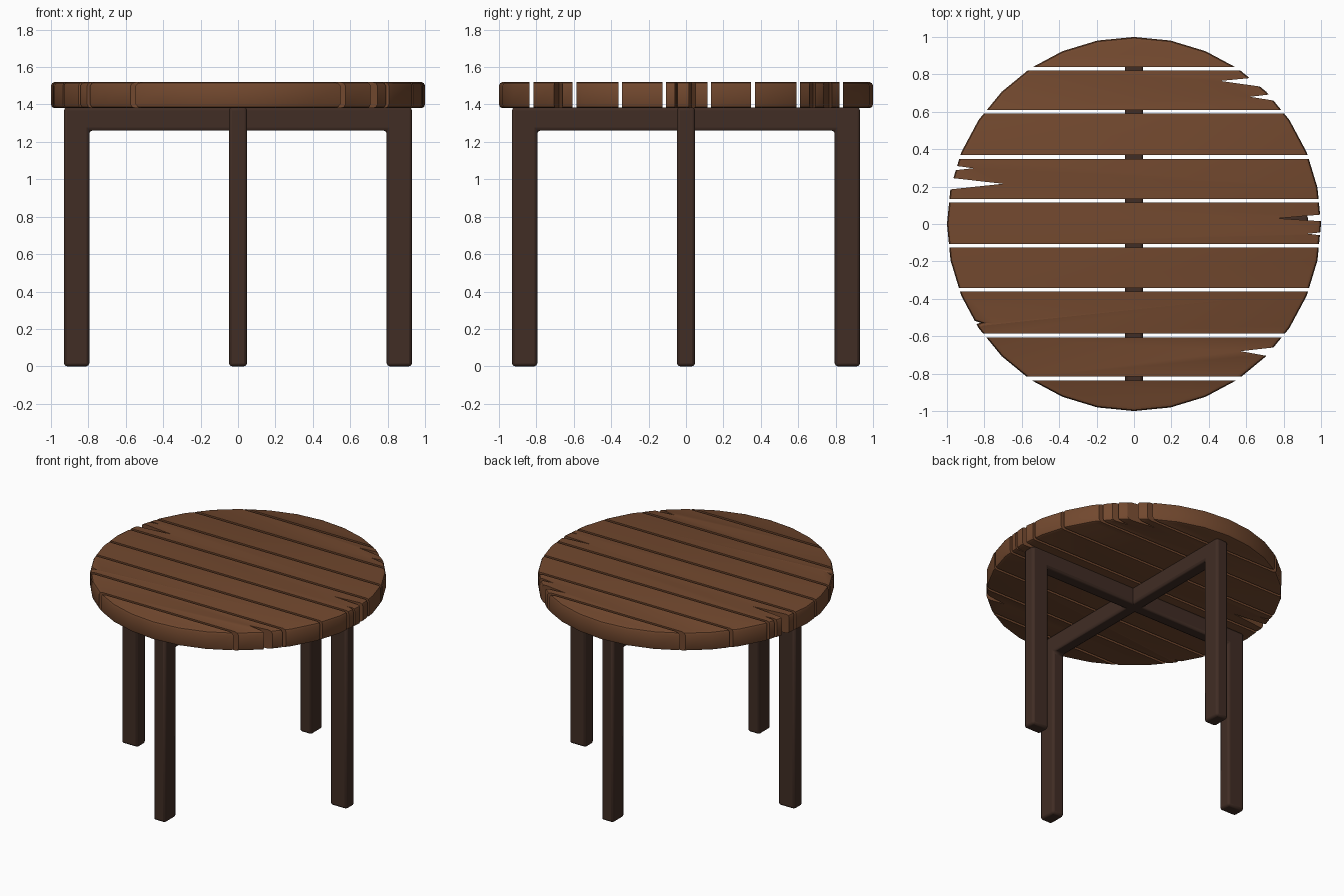
import bpy, bmesh, math

if "Cube" in bpy.data.objects:
    bpy.data.objects.remove(bpy.data.objects["Cube"])

N = 32
Z0, Z1 = 1.38, 1.52


def material(name, rgb):
    m = bpy.data.materials.new(name)
    m.diffuse_color = (*rgb, 1)
    m.use_nodes = True
    m.node_tree.nodes["Principled BSDF"].inputs["Base Color"].default_value = m.diffuse_color
    return m


top_mat = material("warm brown wood", (0.17, 0.066, 0.028))
leg_mat = material("dark brown wood", (0.052, 0.026, 0.018))

# half of the table rim, sorted by y
RIM = [(math.cos(a), math.sin(a)) for a in
       (-math.pi / 2 + i * 2 * math.pi / N for i in range(N // 2 + 1))]


def rim_x(y):
    for (xa, ya), (xb, yb) in zip(RIM, RIM[1:]):
        if ya <= y <= yb:
            return xa + (xb - xa) * (y - ya) / (yb - ya)
    return 0.0


def side(y0, y1, cracks):
    """Plank end from y0 up to y1; cracks are (mouth low y, tip y, tip x, mouth high y)."""
    pts = [(x, y) for x, y in RIM if y0 + 0.012 < y < y1 - 0.012
           and not any(c[0] - 0.012 < y < c[3] + 0.012 for c in cracks)]
    for ya, yt, xt, yb in cracks:
        pts += [(rim_x(ya), ya), (xt, yt), (rim_x(yb), yb)]
    for y in (y0, y1):
        if abs(y) < 0.999:
            pts.append((rim_x(y), y))
    return sorted(pts, key=lambda p: p[1])


def prism(name, pts, mat, place, bevel_rim=False):
    """Extrude a 2D outline between the two depths given by place(u, v, 0 or 1)."""
    bm = bmesh.new()
    lo = [bm.verts.new(place(u, v, 0)) for u, v in pts]
    hi = [bm.verts.new(place(u, v, 1)) for u, v in pts]
    bm.faces.new(lo[::-1])
    bm.faces.new(hi)
    for i in range(len(pts)):
        j = (i + 1) % len(pts)
        bm.faces.new((lo[i], lo[j], hi[j], hi[i]))
    bmesh.ops.recalc_face_normals(bm, faces=bm.faces)
    if bevel_rim:
        def on_rim(e):
            a, b = e.verts
            mid = (a.co + b.co) / 2
            return (abs(a.co.z - b.co.z) < 1e-4 and mid.xy.length > 0.96
                    and min(a.co.xy.length, b.co.xy.length) > 0.97)
        bmesh.ops.bevel(bm, geom=[e for e in bm.edges if on_rim(e)], offset=0.02,
                        segments=2, profile=0.5, affect='EDGES', clamp_overlap=False)
    me = bpy.data.meshes.new(name)
    bm.to_mesh(me)
    bm.free()
    me.materials.append(mat)
    ob = bpy.data.objects.new(name, me)
    bpy.context.collection.objects.link(ob)
    bpy.ops.object.select_all(action='DESELECT')
    ob.select_set(True)
    bpy.context.view_layer.objects.active = ob
    bpy.ops.object.shade_smooth_by_angle(angle=math.radians(30))
    return ob


# table top planks, front to back, with cracked ends
gaps = [-0.826, -0.596, -0.351, -0.116, 0.124, 0.358, 0.60, 0.83]
bounds = [-1.0] + gaps + [1.0]
right_cracks = {
    1: [(-0.705, -0.68, 0.57, -0.66)],
    4: [(-0.06, -0.052, 0.93, -0.045), (0.015, 0.03, 0.77, 0.05)],
    7: [(0.66, 0.68, 0.62, 0.692), (0.735, 0.765, 0.46, 0.78)],
}
left_cracks = {
    2: [(-0.535, -0.528, -0.82, -0.518)],
    5: [(0.185, 0.215, -0.70, 0.245), (0.288, 0.298, -0.86, 0.31)],
}
for i in range(9):
    y0 = bounds[i] + (0.01 if i else 0)
    y1 = bounds[i + 1] - (0.01 if i < 8 else 0)
    right = side(y0, y1, right_cracks.get(i, []))
    left = side(y0, y1, [(a, t, -x, b) for a, t, x, b in left_cracks.get(i, [])])
    outline = right + [(-x, y) for x, y in reversed(left)]
    if i == 0:
        outline.append((0, -1))
    if i == 8:
        outline.insert(len(right), (0, 1))
    # end planks reach the pole of the rim once only
    clean = []
    for p in outline:
        if not any(math.dist(p, q) < 1e-4 for q in clean):
            clean.append(p)
    prism(f"plank_{i + 1}", clean, top_mat,
          lambda x, y, k: (x, y, (Z0, Z1)[k]), bevel_rim=True)

# two crossing leg frames: a pair of legs joined by a beam
arch = [(-0.93, 0), (-0.795, 0), (-0.795, 1.26), (0.795, 1.26),
        (0.795, 0), (0.93, 0), (0.93, 1.385), (-0.93, 1.385)]
W = 0.048
for name, place in (
        ("side_leg_frame", lambda u, v, k: (u, (-W, W)[k], v)),
        ("front_back_leg_frame", lambda u, v, k: ((-W, W)[k], u, v))):
    ob = prism(name, arch, leg_mat, place)
    b = ob.modifiers.new("rounded edges", 'BEVEL')
    b.width = 0.016
    b.segments = 2
    b.limit_method = 'ANGLE'
